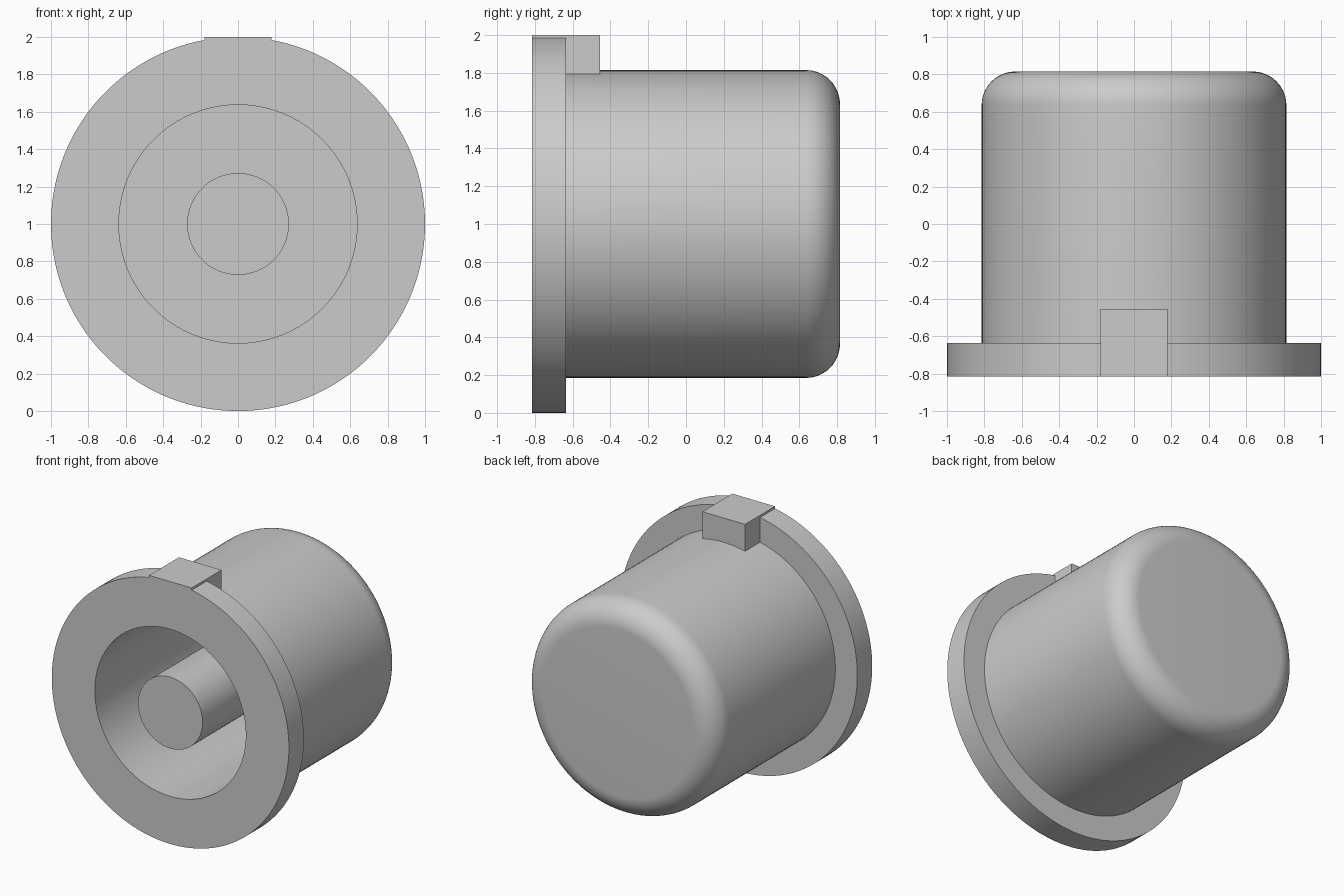
import bpy, bmesh, math
from mathutils import Matrix, Vector

if "Cube" in bpy.data.objects:
    bpy.data.objects.remove(bpy.data.objects["Cube"])

SEGS = 128
CENTRE_Z = 1.0
FRONT, BACK = -0.815, 0.815

grey = bpy.data.materials.new("plain grey")
grey.diffuse_color = (0.6, 0.6, 0.6, 1)
grey.use_nodes = True
grey.node_tree.nodes["Principled BSDF"].inputs["Base Color"].default_value = grey.diffuse_color


def make_object(name, bm):
    bmesh.ops.recalc_face_normals(bm, faces=bm.faces)
    mesh = bpy.data.meshes.new(name)
    bm.to_mesh(mesh)
    bm.free()
    mesh.materials.append(grey)
    obj = bpy.data.objects.new(name, mesh)
    bpy.context.collection.objects.link(obj)
    return obj


def lathe(name, profile):
    """Spin (radius, y) points about the y axis; radius 0 closes to a pole."""
    bm = bmesh.new()
    rings = []
    for r, y in profile:
        if r == 0:
            rings.append([bm.verts.new((0, y, CENTRE_Z))] * SEGS)
            continue
        ring = []
        for i in range(SEGS):
            a = 2 * math.pi * (i + 0.5) / SEGS
            ring.append(bm.verts.new((r * math.sin(a), y, CENTRE_Z + r * math.cos(a))))
        rings.append(ring)
    for a, b in zip(rings, rings[1:]):
        for i in range(SEGS):
            j = (i + 1) % SEGS
            corners = [a[i], a[j], b[j], b[i]]
            bm.faces.new(list(dict.fromkeys(corners)))
    return make_object(name, bm)


# Cup: central pin, bore, flange and rounded outer wall in one profile
fillet = 0.18
profile = [(0, FRONT), (0.272, FRONT), (0.272, 0.635), (0.637, 0.635),
           (0.637, FRONT), (1.0, FRONT), (1.0, -0.635), (0.815, -0.635)]
for k in range(15):
    t = math.pi / 2 * k / 14
    profile.append((0.815 - fillet + fillet * math.cos(t),
                    BACK - fillet + fillet * math.sin(t)))
profile.append((0, BACK))
cup = lathe("flanged_cup", profile)

# Locating key: block on top of the flange, flush with its front
bm = bmesh.new()
low, high = Vector((-0.18, FRONT, 1.74)), Vector((0.18, -0.455, 2.0))
bmesh.ops.create_cube(bm, size=1, matrix=Matrix.Translation((low + high) / 2)
                      @ Matrix.Diagonal((*(high - low), 1)))
key = make_object("locating_key", bm)

# Join the key to the cup as one solid
union = cup.modifiers.new("key union", 'BOOLEAN')
union.operation = 'UNION'
union.solver = 'EXACT'
union.object = key
bpy.context.view_layer.objects.active = cup
cup.select_set(True)
bpy.ops.object.modifier_apply(modifier=union.name)
bpy.data.objects.remove(key)

# Smooth round walls, sharp rims
bpy.ops.object.shade_smooth_by_angle(angle=math.radians(30))
